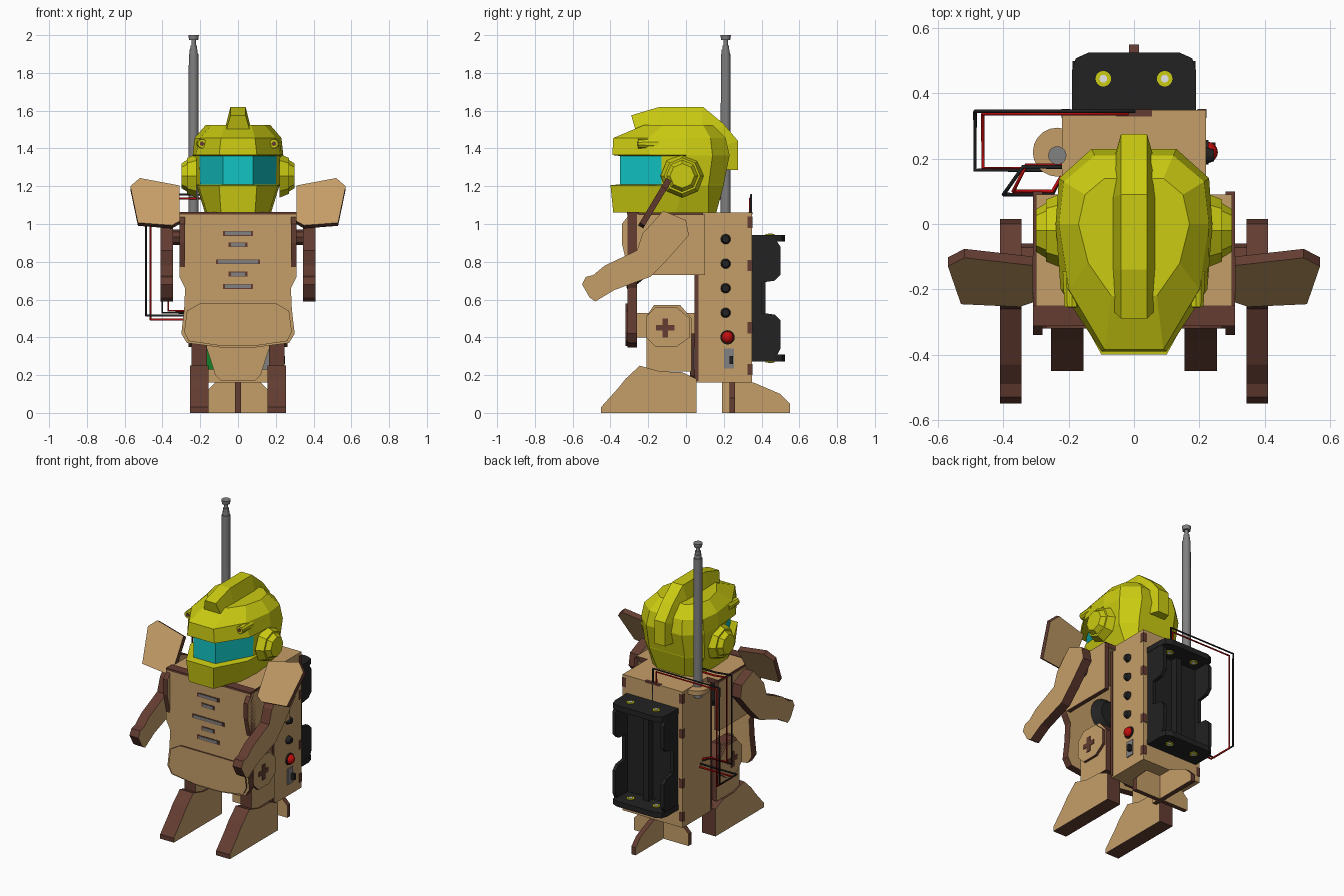
import bpy, bmesh, math
from mathutils import Matrix, Vector

cube = bpy.data.objects.get("Cube")
if cube:
    bpy.data.objects.remove(cube, do_unlink=True)


def material(name, *rgb):
    m = bpy.data.materials.new(name)
    m.use_nodes = True
    m.diffuse_color = (*rgb, 1)
    m.node_tree.nodes["Principled BSDF"].inputs["Base Color"].default_value = (*rgb, 1)
    return m


tan = material("light wood", .56, .34, .14)
brown = material("burnt wood edge", .125, .046, .031)
yellow = material("yellow shell", .6, .6, .006)
cyan = material("cyan visor", .006, .55, .55)
black = material("black plastic", .016, .016, .016)
grey = material("grey metal", .22, .22, .22)
red = material("red plastic", .55, .004, .004)
green = material("green board", .006, .22, .02)
white = material("white contact", .8, .8, .8)


def finish(name, bm, mats, mirror=False, smooth=False):
    bmesh.ops.recalc_face_normals(bm, faces=bm.faces)
    me = bpy.data.meshes.new(name)
    bm.to_mesh(me)
    bm.free()
    for m in mats:
        me.materials.append(m)
    if smooth:
        me.shade_smooth()
        me.set_sharp_from_angle(angle=math.radians(35))
    ob = bpy.data.objects.new(name, me)
    bpy.context.collection.objects.link(ob)
    if mirror:
        ob.modifiers.new("mirror", 'MIRROR')
    return ob


def plate(name, axis, lo, hi, pts, mats=(tan, brown), mirror=False, matrix=None):
    """Flat outline thickened along one axis; second material on the cut edge."""
    def place(p, d):
        return {'x': (d, *p), 'y': (p[0], d, p[1]), 'z': (*p, d)}[axis]
    bm = bmesh.new()
    a = [bm.verts.new(place(p, lo)) for p in pts]
    b = [bm.verts.new(place(p, hi)) for p in pts]
    bm.faces.new(a)
    bm.faces.new(b)
    for i in range(len(pts)):
        j = (i + 1) % len(pts)
        bm.faces.new((a[i], a[j], b[j], b[i])).material_index = len(mats) - 1
    if matrix:
        bm.transform(matrix)
    return finish(name, bm, mats, mirror)


def rect(a, b, c, d):
    return [(a, c), (b, c), (b, d), (a, d)]


def sym(half):
    return half + [(-x, y) for x, y in reversed(half)]


def rod(name, mat, p, axis, r1, r2, depth, seg=20, mirror=False):
    bm = bmesh.new()
    rot = Vector((0, 0, 1)).rotation_difference(Vector(axis)).to_matrix().to_4x4()
    bmesh.ops.create_cone(bm, cap_ends=True, segments=seg, radius1=r1, radius2=r2,
                          depth=depth, matrix=Matrix.Translation(p) @ rot)
    return finish(name, bm, [mat], mirror, seg > 8)


def loft(name, rings, mats, rule=None):
    bm = bmesh.new()
    vs = [[bm.verts.new(p) for p in ring] for ring in rings]
    n = len(vs[0])
    for k in range(len(vs) - 1):
        for i in range(n):
            j = (i + 1) % n
            f = bm.faces.new((vs[k][i], vs[k][j], vs[k + 1][j], vs[k + 1][i]))
            f.material_index = rule(k, i) if rule else 0
    bm.faces.new(vs[0])
    bm.faces.new(vs[-1])
    return finish(name, bm, mats)


def wire(name, mat, pts):
    cu = bpy.data.curves.new(name, 'CURVE')
    cu.dimensions = '3D'
    cu.bevel_depth = .006
    cu.bevel_resolution = 1
    sp = cu.splines.new('POLY')
    sp.points.add(len(pts) - 1)
    for q, p in zip(sp.points, pts):
        q.co = (*p, 1)
    cu.materials.append(mat)
    bpy.context.collection.objects.link(bpy.data.objects.new(name, cu))


# Wooden backpack box with dark joints at the corners
plate("back_box", 'z', .16, 1.06, rect(-.22, .22, .05, .35), (tan,))
plate("box_front_seam", 'x', .19, .222, rect(.045, .065, .17, 1.05), (brown,), True)
for z in (.2, .42, .75, .98):
    plate("box_joint", 'x', .195, .222, rect(.325, .352, z, z + .06), (brown,), True)
plate("box_top_joint", 'z', 1.05, 1.063, rect(-.055, .055, .33, .351), (brown,))

# Chest made of flat panels
plate("chest_front", 'y', -.31, -.26,
      sym([(.31, 1.06), (.31, .72), (.28, .66), (.285, .55), (.3, .42), (.27, .37), (.08, .345)]))
plate("belly_layer", 'y', -.32, -.31,
      sym([(.2, .58), (.27, .54), (.285, .43), (.26, .38), (.09, .355)]))
plate("chest_side", 'x', .28, .31,
      [(-.34, 1), (-.34, .9), (-.3, .73), (.1, .73), (.1, 1.05), (-.3, 1.05)], mirror=True)
plate("chest_lid", 'z', 1.03, 1.06, rect(-.3, .3, -.26, .09))
plate("chest_lid_edge", 'z', 1.05, 1.064, rect(-.31, .31, -.312, -.25), (brown,))
for z, w in ((.95, .08), (.89, .05), (.8, .117), (.735, .05), (.67, .08)):
    plate("chest_slot", 'y', -.313, -.308, rect(-w, w, z - .013, z + .013), (brown,))
    plate("chest_grille", 'y', -.316, -.311, rect(-w + .012, w - .012, z - .009, z + .009), (grey,))
rod("speaker", black, (0, -.235, .8), (0, 1, 0), .12, .08, .05)
plate("crotch_panel", 'y', .02, .05, sym([(.19, .42), (.12, .2), (.09, .17)]))
plate("circuit_board", 'y', .04, .048, rect(-.2, -.12, .23, .37), (green,))
plate("switch_bracket", 'y', .04, .048, rect(.12, .2, .23, .35), (grey,))

# Legs, hips and feet
plate("leg", 'x', .165, .245, [(-.21, .22), (-.21, .51), (-.17, .57), (-.03, .57),
                               (.03, .5), (.03, .22)], mirror=True)
plate("foot", 'x', .155, .255, [(-.45, 0), (-.45, .03), (-.36, .13), (-.32, .18), (-.245, .25),
                                (-.14, .22), (-.02, .215), (.055, .18), (.055, 0)], mirror=True)
plate("hip_plate", 'x', .245, .262, [(-.21, .4), (-.21, .51), (-.16, .56), (-.05, .56), (.02, .5),
                                     (.02, .4), (-.05, .35), (-.16, .35)], mirror=True)
plate("hip_block", 'x', .12, .165, rect(-.28, .06, .4, .53), mirror=True)
plate("hip_cross_bar", 'x', .26, .266, rect(-.16, -.06, .435, .465), (brown,), True)
plate("hip_cross_post", 'x', .26, .267, rect(-.125, -.095, .4, .5), (brown,), True)

# Crossed rear stand
plate("rear_foot", 'x', -.016, .016, [(.19, 0), (.19, .16), (.36, .16), (.5, .1), (.55, .05), (.55, 0)])
plate("rear_foot_cross", 'y', .23, .26, sym([(.12, .16), (.2, .08), (.2, 0)]))

# Arms and tilted shoulder shields
plate("arm", 'x', .345, .41,
      [(-.55, .68), (-.53, .72), (-.49, .73), (-.43, .78), (-.26, .86), (-.23, .95), (-.12, 1.07),
       (0, 1.02), (.015, .94), (-.1, .81), (-.19, .72), (-.38, .65), (-.48, .59), (-.51, .61)],
      mirror=True)
rod("shoulder_peg", brown, (.325, -.1, .93), (1, 0, 0), .04, .04, .06, 8, True)
tilt = Matrix.Translation((0, -.165, 1.11)) @ Matrix.Rotation(math.radians(-31), 4, 'X')
plate("shoulder_shield", 'y', -.016, .016, [(.31, .1), (.52, .146), (.57, .095), (.53, -.13),
                                            (.35, -.146), (.31, -.12)], mirror=True, matrix=tilt)


# Helmet shell with a recessed visor band
def ring(z, *half):
    return [(x, y, z) for x, y in sym(list(half))]


low, rear = ((.22, -.02), (.22, .12), (.13, .2)), ((.24, 0), (.23, .14), (.13, .23))
loft("helmet", [
    ring(1.06, (.09, -.385), (.165, -.2), (.175, -.05), (.16, .12), (.1, .16)),
    ring(1.205, (.1, -.4), (.21, -.2), *low),
    ring(1.21, (.08, -.35), (.2, -.13), *low),
    ring(1.36, (.08, -.35), (.205, -.13), *rear),
    ring(1.365, (.1, -.39), (.225, -.2), *rear),
    ring(1.455, (.09, -.385), (.2, -.2), (.23, 0), (.215, .13), (.12, .21)),
    ring(1.525, (.07, -.22), (.14, -.12), (.17, 0), (.15, .09), (.09, .14)),
], [yellow, cyan], lambda k, i: int(k == 2 and i in (0, 8, 9)))
crest = [(-.26, 1.47, -.29, 1.575), (-.14, 1.5, -.14, 1.62), (.08, 1.5, .09, 1.62), (.14, 1.47, .2, 1.53),
         (.17, 1.4, .275, 1.44), (.17, 1.29, .275, 1.285)]
loft("helmet_crest", [[(-.07, a, b), (-.04, c, d), (.04, c, d), (.07, a, b)] for a, b, c, d in crest],
     [yellow])
rod("ear_base", yellow, (.245, -.02, 1.255), (1, 0, 0), .115, .095, .05, 8, True)
rod("ear_cap", yellow, (.28, -.02, 1.255), (1, 0, 0), .09, .065, .04, 8, True)
rod("brow_lamp", yellow, (.19, -.2, 1.425), (0, 1, 0), .024, .03, .11, 10, True)
rod("brow_lamp_lens", brown, (.19, -.256, 1.425), (0, 1, 0), .012, .012, .004, 10, True)

# Telescopic antenna and its round bracket
ax, ay = -.235, .21
rod("antenna_bracket", tan, (ax, ay + .01, 1.04), (0, 0, 1), .075, .075, .03)
for z0, z1, r in ((.98, 1.9, .027), (1.9, 1.925, .022), (1.925, 1.945, .018), (1.945, 1.975, .012)):
    rod("antenna_section", grey, (ax, ay, (z0 + z1) / 2), (0, 0, 1), r, r * .95, z1 - z0)
rod("antenna_tip", grey, (ax, ay, 1.987), (0, 0, 1), .024, .028, .026)

# Battery holder
wall = [(.35, .3), (.48, .3), (.5, .34), (.5, .49), (.47, .52), (.4, .53),
        (.4, .69), (.47, .7), (.5, .73), (.5, .88), (.48, .91), (.35, .91)]
plate("battery_back", 'y', .35, .375, rect(-.18, .18, .29, .92), (black,))
plate("battery_wall", 'x', .165, .188, wall, (black,), True)
plate("battery_divider", 'x', -.02, .02, rect(.37, .42, .29, .92), (black,))
cap = sym([(.19, .35), (.19, .47), (.178, .508), (.14, .525)])
for z in (.29, .925):
    plate("battery_end", 'z', z - .018, z + .018, cap, (black,))
    rod("contact_ring", yellow, (.094, .445, z), (0, 0, 1), .024, .024, .044, 16, True)
    rod("contact_pin", white, (.094, .445, z), (0, 0, 1), .012, .012, .052, 12, True)

# Buttons and switch on the left side of the box
for z in (.53, .66, .79, .92):
    rod("button", black, (.23, .21, z), (1, 0, 0), .028, .018, .03)
rod("red_button_base", black, (.222, .22, .4), (1, 0, 0), .038, .038, .014)
bm = bmesh.new()
bmesh.ops.create_uvsphere(bm, u_segments=16, v_segments=10, radius=.032,
                          matrix=Matrix.Translation((.225, .22, .4)))
finish("red_button", bm, [red], smooth=True)
plate("switch_frame", 'x', .218, .226, rect(.2, .255, .235, .34), (grey,))
plate("switch_lever", 'x', .22, .25, rect(.23, .25, .26, .3), (black,))

# Loose wiring on the right side
wire("black_wire", black, [(0, .345, .94), (0, .345, 1.155), (-.487, .345, 1.155),
                           (-.487, .345, .515), (-.487, .165, .515), (-.22, .165, .515)])
wire("red_wire", red, [(-.02, .338, .94), (-.02, .338, 1.135), (-.463, .338, 1.135),
                       (-.463, .338, .495), (-.463, .17, .495), (-.22, .17, .495)])
wire("inner_black_wire", black, [(-.22, .175, 1.155), (-.34, .175, 1.155), (-.4, .09, 1.12),
                                 (-.4, .09, .53), (-.25, .09, .53), (-.22, .15, .53)])
wire("inner_red_wire", red, [(-.22, .18, 1.135), (-.33, .18, 1.135), (-.37, .1, 1.1),
                             (-.37, .1, .54), (-.25, .1, .54), (-.22, .15, .54)])
